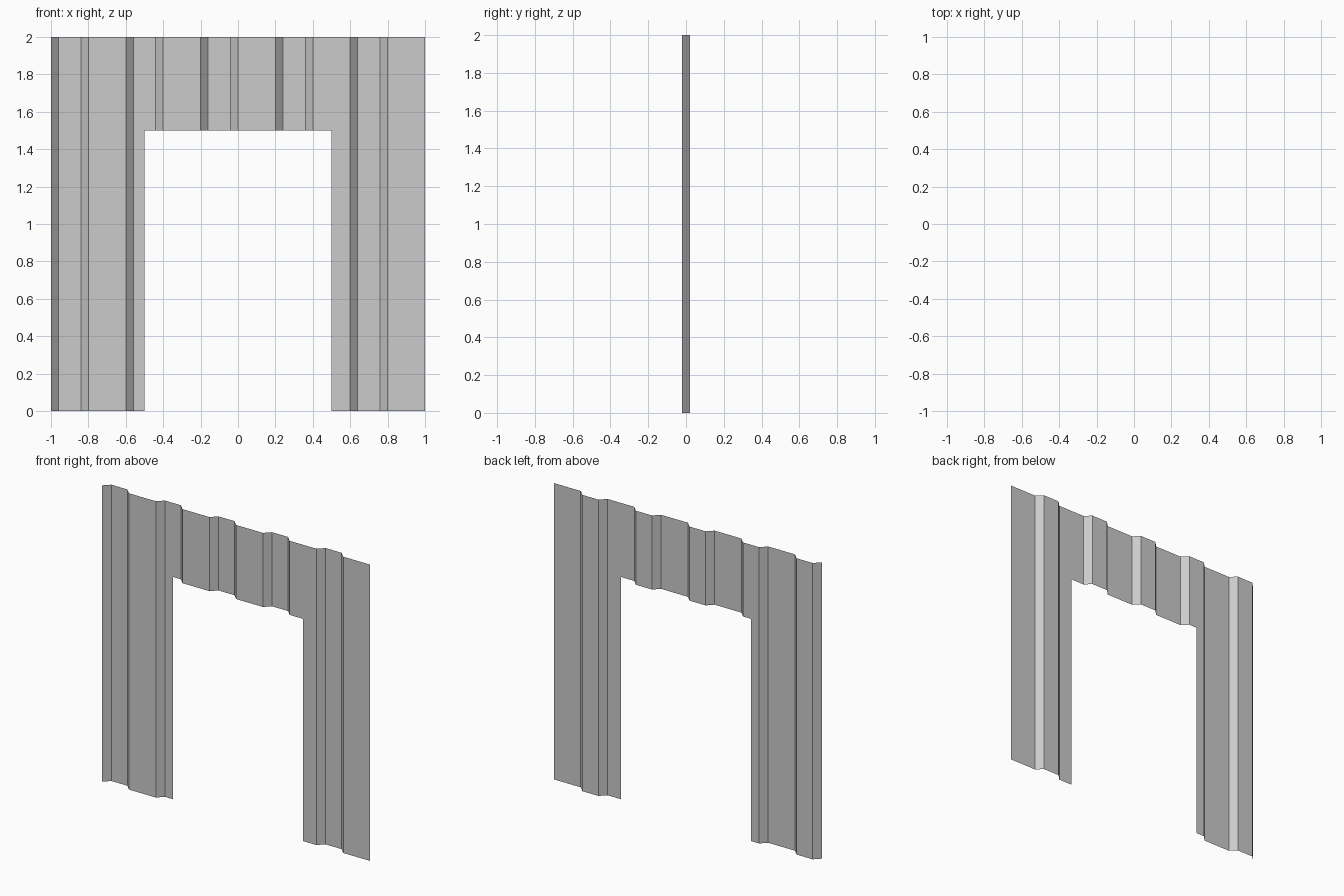
import bpy, bmesh

if "Cube" in bpy.data.objects:
    bpy.data.objects.remove(bpy.data.objects["Cube"])

W, H = 1.0, 2.0            # half width, height
DOOR_W, DOOR_H = 0.5, 1.5  # doorway half width, height
D = 0.02                   # half depth of the corrugation

# Corrugated profile: five repeats of a narrow rear rib and a wide front flat
profile = []
for i in range(5):
    x = -W + 0.4 * i
    profile += [(x, -D), (x + 0.04, D), (x + 0.16, D), (x + 0.2, -D)]
profile.append((W, -D))

# Extrude the profile upward as a single sheet
bm = bmesh.new()
verts = [bm.verts.new((x, y, 0)) for x, y in profile]
edges = [bm.edges.new(pair) for pair in zip(verts, verts[1:])]
ext = bmesh.ops.extrude_edge_only(bm, edges=edges)["geom"]
top = [v for v in ext if isinstance(v, bmesh.types.BMVert)]
bmesh.ops.translate(bm, verts=top, vec=(0, 0, H))


def slice_faces(faces, co, no):
    geom = list({g for f in faces for g in (f, *f.edges, *f.verts)})
    bmesh.ops.bisect_plane(bm, geom=geom, plane_co=co, plane_no=no)


def in_span(f):
    return abs(f.calc_center_median().x) < DOOR_W


# Cut the doorway: jambs first, then the lintel line between them
for s in (-1, 1):
    slice_faces(bm.faces, (s * DOOR_W, 0, 0), (1, 0, 0))
slice_faces([f for f in bm.faces if in_span(f)], (0, 0, DOOR_H), (0, 0, 1))
opening = [f for f in bm.faces
           if in_span(f) and f.calc_center_median().z < DOOR_H]
bmesh.ops.delete(bm, geom=opening, context='FACES')

# Make every face look toward the front
bm.normal_update()
bmesh.ops.reverse_faces(bm, faces=[f for f in bm.faces if f.normal.y > 0])

mesh = bpy.data.meshes.new("corrugated_doorway_wall")
bm.to_mesh(mesh)
bm.free()
wall = bpy.data.objects.new("corrugated_doorway_wall", mesh)
bpy.context.collection.objects.link(wall)
